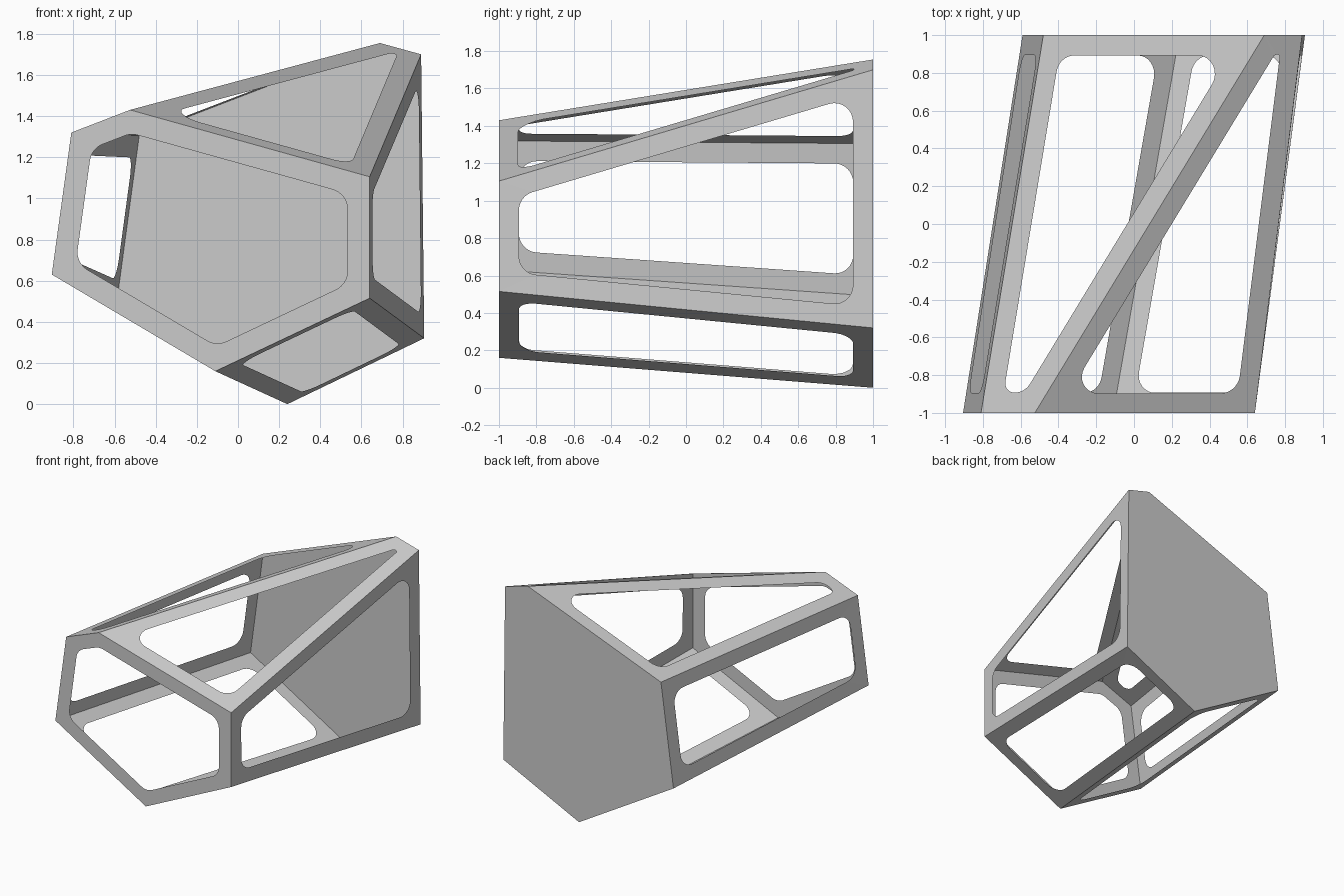
import bpy
import bmesh
import math
from mathutils import Vector

cube = bpy.data.objects.get("Cube")
if cube:
    bpy.data.objects.remove(cube, do_unlink=True)

BORDER, RADIUS, STEPS = 0.108, 0.1, 8

grey = bpy.data.materials.new("plain_grey")
grey.use_nodes = True
colour = (0.6, 0.6, 0.6, 1)
grey.diffuse_color = colour
grey.node_tree.nodes["Principled BSDF"].inputs["Base Color"].default_value = colour


def window_arcs(pts):
    """Rounded corners of the opening, inset evenly from the panel outline."""
    n = len(pts)
    corners = []
    for i, v in enumerate(pts):
        a = (v - pts[i - 1]).normalized()
        b = (pts[(i + 1) % n] - v).normalized()
        half = (-a).angle(b) / 2
        mid = (b - a).normalized()
        corners.append((v + mid * BORDER / math.sin(half), a, b, half, mid))
    arcs = []
    for i, (p, a, b, half, mid) in enumerate(corners):
        before = (p - corners[i - 1][0]).length
        after = (corners[(i + 1) % n][0] - p).length
        # the radius shrinks where an edge is too short for it
        t = min(RADIUS / math.tan(half), 0.49 * before, 0.49 * after)
        radius = t * math.tan(half)
        centre = p + mid * t / math.cos(half)
        start = (p - a * t - centre).normalized()
        end = (p + b * t - centre).normalized()
        arcs.append([centre + start.slerp(end, k / STEPS) * radius
                     for k in range(STEPS + 1)])
    return arcs


def panel(name, pts, opening=True):
    """Flat sheet panel, optionally with a rounded opening."""
    bm = bmesh.new()
    outer = [bm.verts.new(p) for p in pts]
    if opening:
        arcs = [[bm.verts.new(p) for p in arc] for arc in window_arcs(pts)]
        for i, v in enumerate(outer):
            j = (i + 1) % len(outer)
            bm.faces.new((v, outer[j], arcs[j][0], arcs[i][-1]))
            for p, q in zip(arcs[i], arcs[i][1:]):
                bm.faces.new((v, q, p))
    else:
        bm.faces.new(outer)
    mesh = bpy.data.meshes.new(name)
    bm.to_mesh(mesh)
    bm.free()
    mesh.materials.append(grey)
    bpy.context.collection.objects.link(bpy.data.objects.new(name, mesh))


# Six-sided end outlines (x, z), anticlockwise seen from the front
front = [Vector((x, -1, z)) for x, z in (
    (-0.905, 0.63), (-0.11, 0.16), (0.64, 0.515), (0.64, 1.105), (-0.525, 1.43), (-0.81, 1.32))]
back = [Vector((x, 1, z)) for x, z in (
    (-0.59, 0.49), (0.24, 0.0), (0.905, 0.32), (0.89, 1.70), (0.69, 1.755), (-0.48, 1.305))]

panel("front_frame", front)
panel("back_wall", back[::-1], opening=False)

# Open side frames joining the two ends
sides = ("lower_right_frame", "lower_left_frame", "left_frame",
         "upper_left_frame", "upper_right_frame", "right_frame")
for i, name in enumerate(sides):
    j = (i + 1) % len(sides)
    panel(name, [front[j], front[i], back[i], back[j]])
